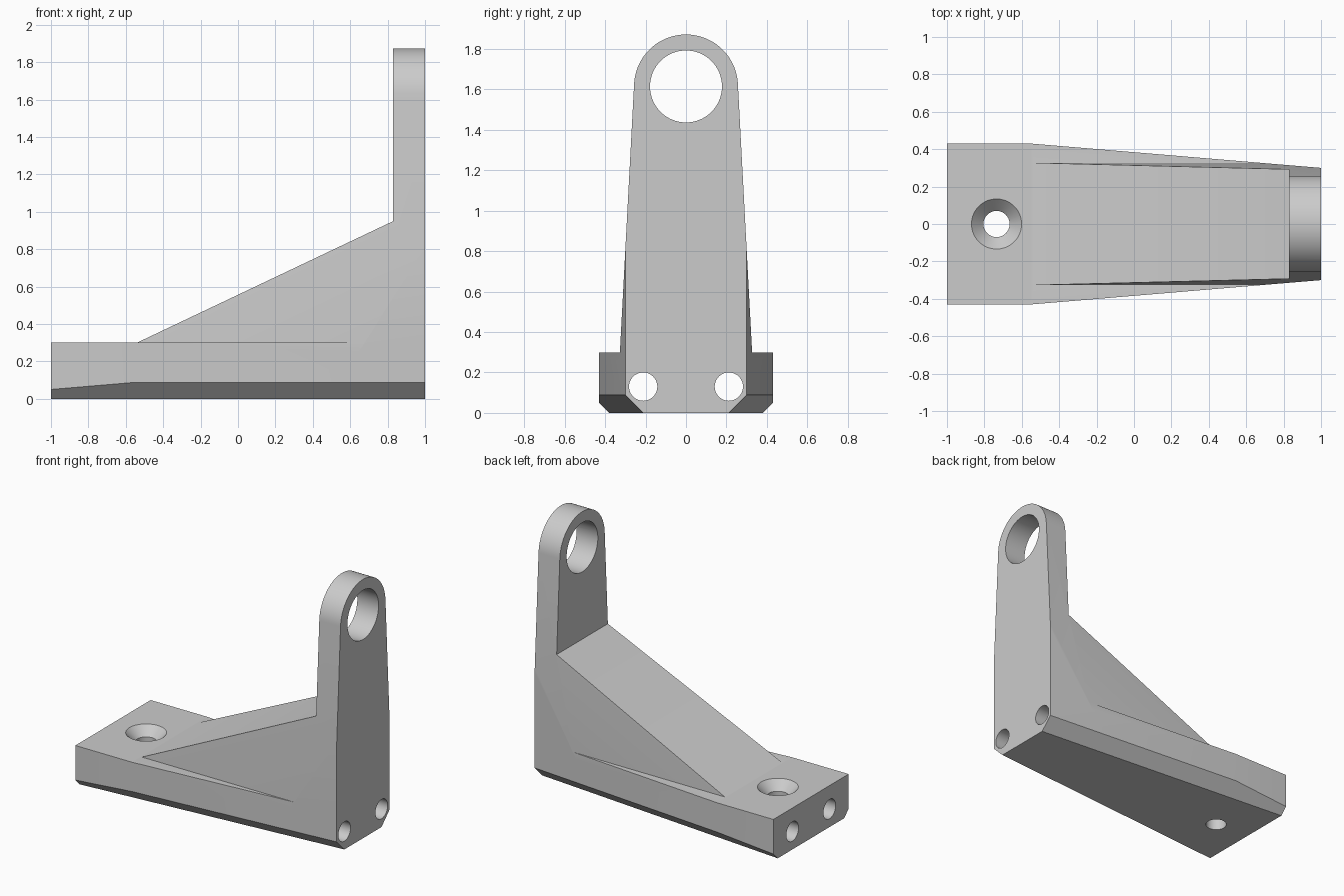
import bpy
import bmesh
from math import sin, cos, pi, radians

if "Cube" in bpy.data.objects:
    bpy.data.objects.remove(bpy.data.objects["Cube"], do_unlink=True)

grey = bpy.data.materials.new("light grey")
grey.use_nodes = True
GREY = (0.6, 0.6, 0.6, 1)
grey.diffuse_color = GREY
grey.node_tree.nodes["Principled BSDF"].inputs["Base Color"].default_value = GREY


def loft(name, rings):
    """Closed solid through matching rings of points."""
    bm = bmesh.new()
    loops = [[bm.verts.new(p) for p in ring] for ring in rings]
    n = len(loops[0])
    for a, b in zip(loops, loops[1:]):
        for i in range(n):
            j = (i + 1) % n
            bm.faces.new((a[i], a[j], b[j], b[i]))
    bm.faces.new(loops[0])
    bm.faces.new(loops[-1])
    bmesh.ops.recalc_face_normals(bm, faces=bm.faces)
    mesh = bpy.data.meshes.new(name)
    bm.to_mesh(mesh)
    bm.free()
    mesh.materials.append(grey)
    ob = bpy.data.objects.new(name, mesh)
    bpy.context.collection.objects.link(ob)
    return ob


def combine(ob, other, operation):
    """Apply a boolean and drop the helper."""
    mod = ob.modifiers.new(operation, 'BOOLEAN')
    mod.operation, mod.solver, mod.object = operation, 'EXACT', other
    bpy.context.view_layer.objects.active = ob
    bpy.ops.object.modifier_apply(modifier=mod.name)
    bpy.data.objects.remove(other, do_unlink=True)


def circle(r, n=64):
    return [(r * cos(2 * pi * i / n), r * sin(2 * pi * i / n)) for i in range(n)]


def bore_x(name, y, z, r, x0, x1):
    return loft(name, [[(x, y + a, z + b) for a, b in circle(r)] for x in (x0, x1)])


# Shared sizes
BASE_TOP, BEND_X = 0.30, -0.55
WIDE, NARROW = 0.43, 0.30
EYE_Z, EYE_R = 1.615, 0.257


# Base block: tapered in plan, with chamfered lower edges
def base_section(x, half, chamfer):
    side = [(half - chamfer, 0), (half, chamfer), (half, BASE_TOP)]
    ring = side + [(-y, z) for y, z in reversed(side)]
    return [(x, y, z) for y, z in ring]


bracket = loft("bracket", [base_section(-1, WIDE, 0.05),
                           base_section(BEND_X, WIDE, 0.088),
                           base_section(1, NARROW, 0.088)])

# Upright and gusset: drafted, round-topped outline run along x
low = 0.25
draft = 0.053
arc = [(EYE_R * cos(t), EYE_Z + EYE_R * sin(t))
       for t in [radians(3) + (pi - radians(6)) * i / 48 for i in range(49)]]
foot = arc[0][0] + draft * (arc[0][1] - low)
outline = [(foot, low)] + arc + [(-foot, low)]
upright = loft("upright", [[(x, y, z) for y, z in outline] for x in (-0.8, 1)])

# Trim to the sloping gusset seen from the side
slope = (0.95 - BASE_TOP) / (0.83 + 0.54)
side_profile = [(-0.54 - (BASE_TOP - 0.2) / slope, 0.2), (1.2, 0.2), (1.2, 2),
                (0.83, 2), (0.83, 0.95)]
combine(upright, loft("side_trim", [[(x, y, z) for x, z in side_profile]
                                    for y in (-1, 1)]), 'INTERSECT')

# Trim to the plan taper of the base
plan = [(-1, WIDE), (BEND_X, WIDE), (1, NARROW)]
plan += [(x, -y) for x, y in reversed(plan)]
combine(upright, loft("plan_trim", [[(x, y, z) for x, y in plan]
                                    for z in (0, 2.2)]), 'INTERSECT')
combine(bracket, upright, 'UNION')

# Large eye, two lengthwise bores, countersunk screw hole
combine(bracket, bore_x("eye_cutter", 0, EYE_Z, 0.178, 0.7, 1.2), 'DIFFERENCE')
for y in (-0.212, 0.212):
    combine(bracket, bore_x("bore_cutter", y, 0.13, 0.07, -1.2, 1.2), 'DIFFERENCE')
steps = [(-0.1, 0.07), (0.236, 0.07), (BASE_TOP, 0.134), (0.4, 0.134)]
combine(bracket, loft("screw_cutter", [[(a - 0.735, b, z) for a, b in circle(r)]
                                       for z, r in steps]), 'DIFFERENCE')

bpy.ops.object.select_all(action='DESELECT')
bracket.select_set(True)
bpy.context.view_layer.objects.active = bracket
bpy.ops.object.shade_smooth_by_angle(angle=radians(30))
